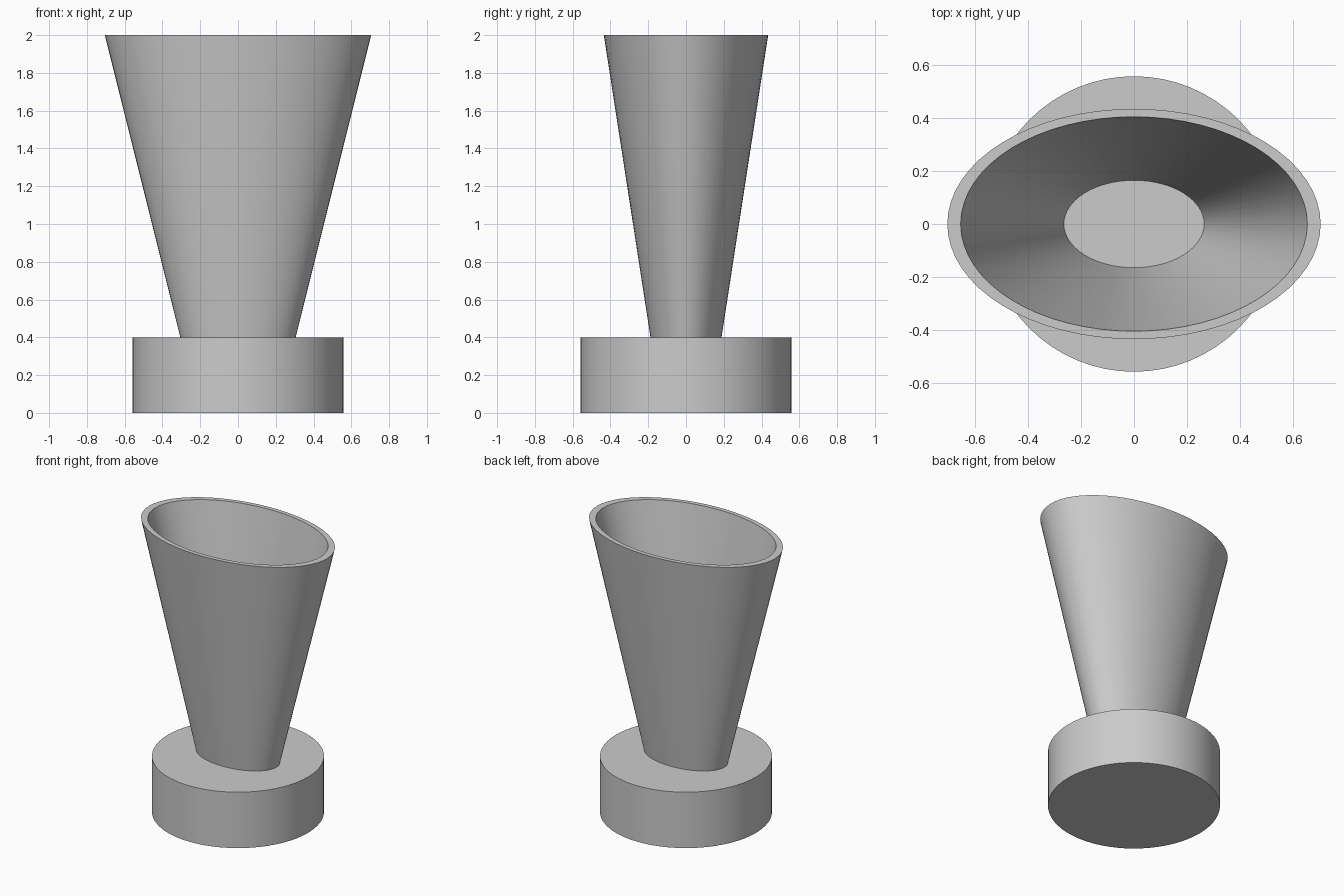
import bpy, bmesh, math

cube = bpy.data.objects.get("Cube")
if cube:
    bpy.data.objects.remove(cube, do_unlink=True)

SEGMENTS = 64
BASE_RADIUS, BASE_TOP, TOP = 0.558, 0.4, 2.0

grey = bpy.data.materials.new("plain grey")
grey.use_nodes = True
colour = (0.6, 0.6, 0.6, 1)
grey.diffuse_color = colour
grey.node_tree.nodes["Principled BSDF"].inputs["Base Color"].default_value = colour


def loft(name, rings, closed):
    """Join elliptical rings (rx, ry, z); close into a loop or cap the ends."""
    bm = bmesh.new()
    loops = []
    for rx, ry, z in rings:
        angles = [math.tau * i / SEGMENTS for i in range(SEGMENTS)]
        loops.append([bm.verts.new((rx * math.cos(a), ry * math.sin(a), z)) for a in angles])
    pairs = list(zip(loops, loops[1:]))
    if closed:
        pairs.append((loops[-1], loops[0]))
    else:
        bm.faces.new(loops[0])
        bm.faces.new(loops[-1])
    for a, b in pairs:
        for i in range(SEGMENTS):
            j = (i + 1) % SEGMENTS
            bm.faces.new((a[i], a[j], b[j], b[i]))
    bmesh.ops.recalc_face_normals(bm, faces=bm.faces)
    mesh = bpy.data.meshes.new(name)
    bm.to_mesh(mesh)
    bm.free()
    mesh.materials.append(grey)
    obj = bpy.data.objects.new(name, mesh)
    bpy.context.collection.objects.link(obj)
    bpy.ops.object.select_all(action="DESELECT")
    obj.select_set(True)
    bpy.context.view_layer.objects.active = obj
    bpy.ops.object.shade_smooth_by_angle(angle=math.radians(30))
    return obj


# Round base, whose top is also the floor of the cup
loft("round_base", [(BASE_RADIUS, BASE_RADIUS, 0), (BASE_RADIUS, BASE_RADIUS, BASE_TOP)], False)

# Flared oval cup with an open top, its wall sunk slightly into the base
SINK = BASE_TOP - 0.02
loft("oval_cup", [
    (0.30, 0.185, SINK), (0.705, 0.435, TOP),
    (0.655, 0.405, TOP), (0.26, 0.162, SINK),
], True)
